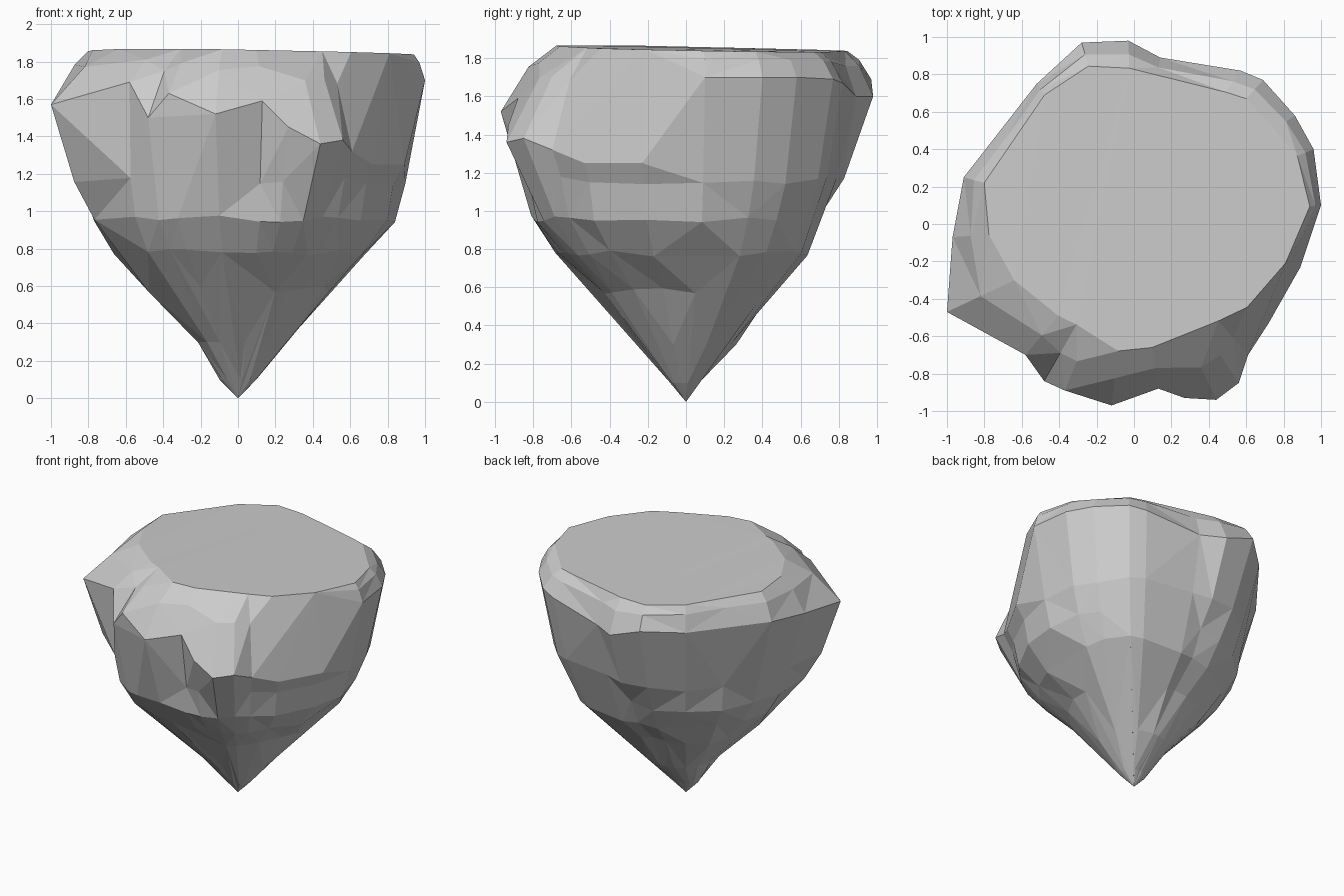
import bpy, bmesh, math, random
from mathutils import Vector

if "Cube" in bpy.data.objects:
    bpy.data.objects.remove(bpy.data.objects["Cube"])

random.seed(4)

# Widest outline, counter-clockwise: x, y, z, and how far the flat top is inset
RIM = [
    (1.0, .10, 1.70, .94), (.96, .40, 1.70, .91), (.86, .58, 1.70, .89), (.69, .77, 1.69, .87),
    (.57, .82, 1.67, .86), (.14, .89, 1.60, .88), (-.03, .98, 1.60, .85), (-.28, .97, 1.69, .87),
    (-.52, .75, 1.66, .92), (-.72, .50, 1.67, .88), (-.91, .25, 1.66, .88), (-.97, -.07, 1.62, .80),
    (-1.0, -.47, 1.57, .64), (-.58, -.70, 1.69, .70), (-.48, -.84, 1.50, .64), (-.37, -.89, 1.63, .65),
    (-.12, -.97, 1.52, .70), (.13, -.88, 1.59, .75), (.27, -.93, 1.45, .67), (.44, -.94, 1.36, .63),
    (.56, -.85, 1.38, .65), (.61, -.70, 1.32, .74), (.72, -.53, 1.25, .84), (.89, -.23, 1.25, .91)]

# Tapering underside: height, share of rim shape, radii every 45 degrees from +x
SECTIONS = [
    (.10, 0, (.10, .09, .06, .07, .10, .09, .08, .10)),
    (.30, 0, (.27, .29, .26, .24, .21, .26, .24, .26)),
    (.58, 0, (.48, .55, .43, .47, .47, .57, .48, .46)),
    (.78, .05, (.67, .76, .60, .60, .64, .76, .66, .66)),
    (.96, .15, (.82, .82, .66, .70, .73, .87, .78, .80)),
    (1.16, .55, (.80, .85, .68, .63, .70, .95, .72, .84))]


def radius_at(radii, angle):
    t = (angle / (math.pi / 4)) % 8
    i = int(t)
    return radii[i % 8] + (radii[(i + 1) % 8] - radii[i % 8]) * (t - i)


bm = bmesh.new()
rings = []

# Underside rings, kept below the rim where it dips
for z, share, radii in SECTIONS:
    ring = []
    for x, y, rz, s in RIM:
        a = math.atan2(y, x)
        r = radius_at(radii, a) * (1 - share) + math.hypot(x, y) * .97 * share
        dz = random.uniform(-.02, .02) if z > .5 else 0
        h = min(z + dz, rz - .1 - (1.16 - z) * .4)
        ring.append(bm.verts.new((r * math.cos(a), r * math.sin(a), h)))
    rings.append(ring)

# Rim, rounded shoulder and flat top edge
rim, shoulder, top = [], [], []
for x, y, z, s in RIM:
    a = Vector((x, y, z))
    b = Vector((x * s, y * s, 1.85 - .015 * y - .01 * x))
    rim.append(bm.verts.new(a))
    shoulder.append(bm.verts.new((a.x + (b.x - a.x) * .5, a.y + (b.y - a.y) * .5,
                                  a.z + (b.z - a.z) * .68)))
    top.append(bm.verts.new(b))
rings += [rim, shoulder, top]

# Skin, tip and cap
n = len(RIM)
for lo, hi in zip(rings, rings[1:]):
    for i in range(n):
        j = (i + 1) % n
        bm.faces.new((lo[i], lo[j], hi[j], hi[i]))
tip = bm.verts.new((0, 0, 0))
for i in range(n):
    bm.faces.new((tip, rings[0][(i + 1) % n], rings[0][i]))
bm.faces.new(top)

# Merge nearly flat neighbours into larger rock facets
bmesh.ops.triangulate(bm, faces=[f for f in bm.faces if len(f.verts) == 4])
bmesh.ops.dissolve_limit(bm, angle_limit=math.radians(8), verts=bm.verts, edges=bm.edges)
bmesh.ops.triangulate(bm, faces=[f for f in bm.faces if len(f.verts) > 4])
bmesh.ops.recalc_face_normals(bm, faces=bm.faces)

mesh = bpy.data.meshes.new("floating_rock")
bm.to_mesh(mesh)
bm.free()
bpy.context.collection.objects.link(bpy.data.objects.new("floating_rock", mesh))
